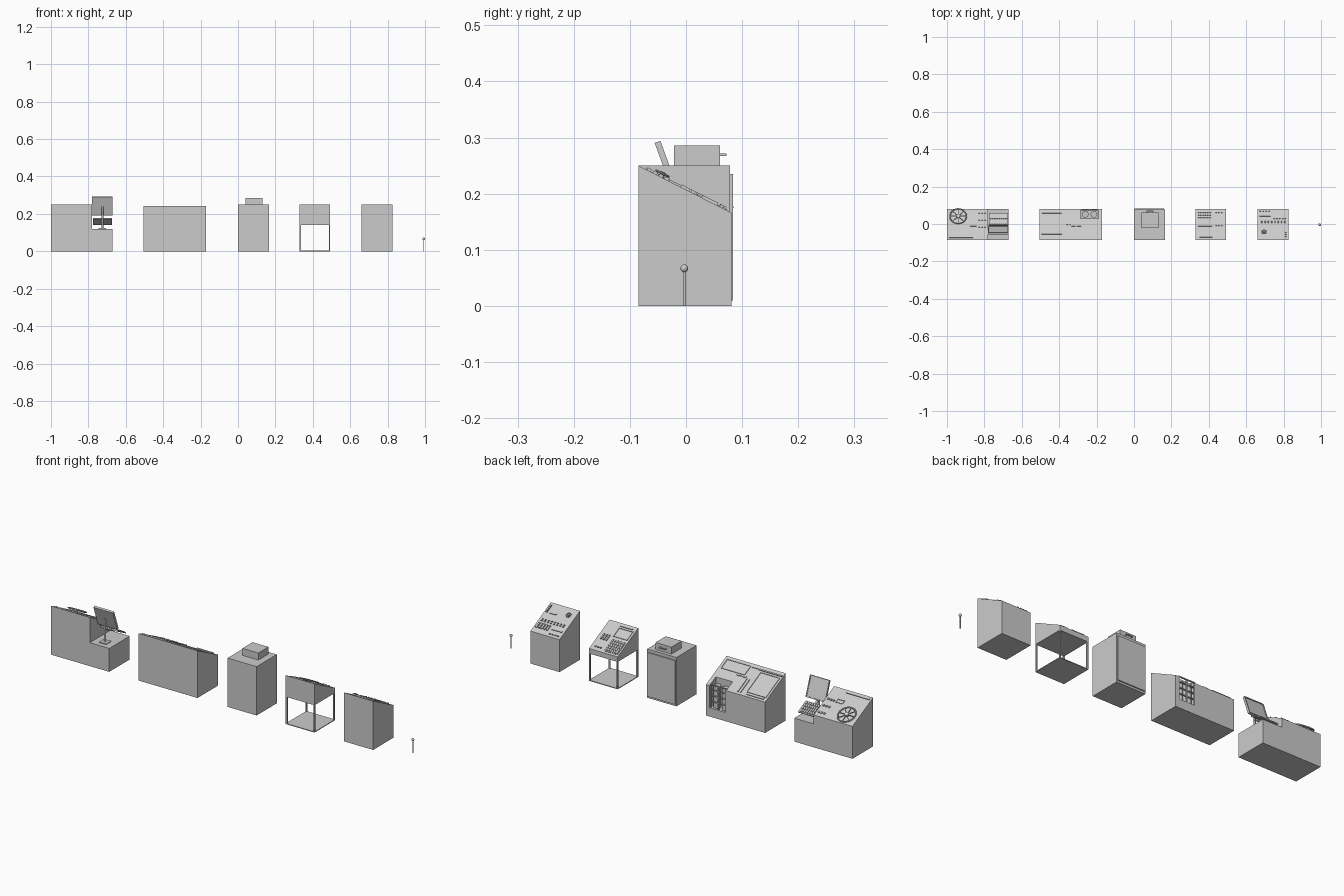
import bpy, bmesh, math
from mathutils import Matrix, Vector

cube = bpy.data.objects.get("Cube")
if cube:
    bpy.data.objects.remove(cube)

GREY = bpy.data.materials.new("plain grey")
GREY.diffuse_color = (0.6, 0.6, 0.6, 1)
GREY.use_nodes = True
GREY.node_tree.nodes["Principled BSDF"].inputs["Base Color"].default_value = (0.6, 0.6, 0.6, 1)

FRONT, BACK, TOP = -0.085, 0.081, 0.25
TILT = -math.atan2(0.084, BACK - FRONT)


def finish(name, bm, matrix=Matrix()):
    bm.transform(matrix)
    bmesh.ops.recalc_face_normals(bm, faces=bm.faces)
    mesh = bpy.data.meshes.new(name)
    bm.to_mesh(mesh)
    bm.free()
    mesh.materials.append(GREY)
    obj = bpy.data.objects.new(name, mesh)
    bpy.context.collection.objects.link(obj)
    return obj


def box(name, x0, x1, y0, y1, z0, z1, matrix=Matrix()):
    bm = bmesh.new()
    bmesh.ops.create_cube(bm, size=1)
    size = Matrix.Diagonal((x1 - x0, y1 - y0, z1 - z0, 1))
    mid = Matrix.Translation(((x0 + x1) / 2, (y0 + y1) / 2, (z0 + z1) / 2))
    return finish(name, bm, matrix @ mid @ size)


def rod(name, radius, length, matrix, sides=16):
    bm = bmesh.new()
    bmesh.ops.create_cone(bm, cap_ends=True, segments=sides, radius1=radius, radius2=radius, depth=length)
    return finish(name, bm, matrix)


def ring(name, major, minor, matrix, steps=32, sides=8):
    bm = bmesh.new()
    rows = []
    for i in range(steps):
        turn = Matrix.Rotation(math.tau * i / steps, 3, 'Z')
        rows.append([bm.verts.new(turn @ Vector((major + minor * math.cos(math.tau * j / sides), 0,
                                                 minor * math.sin(math.tau * j / sides)))) for j in range(sides)])
    for i in range(steps):
        a, b = rows[i], rows[(i + 1) % steps]
        for j in range(sides):
            k = (j + 1) % sides
            bm.faces.new((a[j], b[j], b[k], a[k]))
    return finish(name, bm, matrix)


def wedge(name, x0, x1, bottom, top):
    # Side profile, high at the front, pushed along x
    bm = bmesh.new()
    low = top - 0.084
    points = [(FRONT, bottom), (BACK, bottom), (BACK, low), (FRONT, top)]
    face = bm.faces.new([bm.verts.new((x0, y, z)) for y, z in points])
    new = bmesh.ops.extrude_face_region(bm, geom=[face])["geom"]
    bmesh.ops.translate(bm, vec=(x1 - x0, 0, 0), verts=[v for v in new if isinstance(v, bmesh.types.BMVert)])
    return finish(name, bm)


def on_slope(x, y, top=TOP):
    z = top + (y - FRONT) * math.tan(TILT)
    return Matrix.Translation((x, y, z)) @ Matrix.Rotation(TILT, 4, 'X')


def plate(name, x0, x1, y0, y1, height=0.004, top=TOP):
    # Box lying on the sloping desk, sized by its plan outline
    half = (y1 - y0) / 2 / math.cos(TILT)
    w = (x1 - x0) / 2
    return box(name, -w, w, -half, half, -0.002, height, on_slope((x0 + x1) / 2, (y0 + y1) / 2, top))


def frame(name, x0, x1, y0, y1, top=TOP, bar=0.003):
    plate(name + "_front", x0, x1, y0, y0 + bar, 0.003, top)
    plate(name + "_back", x0, x1, y1 - bar, y1, 0.003, top)
    plate(name + "_left", x1 - bar, x1, y0, y1, 0.003, top)
    plate(name + "_right", x0, x0 + bar, y0, y1, 0.003, top)


def grid(name, x0, x1, y0, y1, cols, rows, fill=0.7, height=0.005):
    dx, dy = (x1 - x0) / cols, (y1 - y0) / rows
    for i in range(cols):
        for j in range(rows):
            plate(name, x0 + i * dx, x0 + (i + fill) * dx, y0 + j * dy, y0 + (j + fill) * dy, height)


# Steering console
wedge("helm_body", -1, -0.78, 0, TOP)
box("helm_side_block", -0.78, -0.67, FRONT, BACK, 0, 0.12)
plate("helm_top_strip", -0.99, -0.86, -0.074, -0.068)
wheel = on_slope(-0.94, 0.038) @ Matrix.Translation((0, 0, 0.009))
ring("wheel_rim", 0.044, 0.0035, wheel)
rod("wheel_hub", 0.01, 0.01, wheel)
rod("wheel_shaft", 0.004, 0.02, wheel @ Matrix.Translation((0, 0, -0.008)))
for i in range(4):
    box("wheel_spoke", -0.043, 0.043, -0.0017, 0.0017, -0.0015, 0.0015,
        wheel @ Matrix.Rotation(math.pi * i / 4, 4, 'Z'))
for y in (0.06, 0.022, -0.015):
    for x in (-0.828, -0.812, -0.796):
        plate("helm_button", x - 0.004, x + 0.004, y - 0.004, y + 0.004, 0.005)
frame("helm_dial_panel", -0.88, -0.84, -0.03, -0.01)

# Monitor and keyboard on the low block
box("monitor_foot", -0.745, -0.705, -0.06, -0.02, 0.12, 0.124)
rod("monitor_post", 0.005, 0.12, Matrix.Translation((-0.725, -0.04, 0.18)))
screen = Matrix.Translation((-0.725, -0.034, 0.242)) @ Matrix.Rotation(math.radians(20), 4, 'X')
box("monitor_case", -0.055, 0.055, -0.004, 0.004, -0.053, 0.053, screen)
for s in (-1, 1):
    box("monitor_side_rim", s * 0.0525 - 0.0025, s * 0.0525 + 0.0025, 0.004, 0.007, -0.053, 0.053, screen)
    box("monitor_end_rim", -0.05, 0.05, 0.004, 0.007, s * 0.0505 - 0.0025, s * 0.0505 + 0.0025, screen)
keys = Matrix.Translation((-0.725, 0.027, 0.162)) @ Matrix.Rotation(TILT, 4, 'X')
box("keyboard_tray", -0.05, 0.05, -0.036, 0.036, -0.005, 0, keys)
box("keyboard_arm", -0.006, 0.006, -0.075, 0.01, -0.01, -0.005, keys)
for i in range(8):
    for j in range(4):
        x, y = -0.046 + i * 0.0117, -0.032 + j * 0.0165
        box("key", x, x + 0.009, y, y + 0.0125, 0, 0.003, keys)

# Chart console with a rack cut into its back corner
CHART = 0.242
chart_body = wedge("chart_body", -0.505, -0.17, 0, CHART)
cutter = box("rack_cutter", -0.285, -0.19, 0.03, 0.12, 0.045, 0.3)
cutter.hide_render = cutter.hide_viewport = True
cut = chart_body.modifiers.new("rack opening", 'BOOLEAN')
cut.operation, cut.object, cut.solver = 'DIFFERENCE', cutter, 'EXACT'
for x in (-0.261, -0.214):
    rod("rolled_chart", 0.018, 0.11, Matrix.Translation((x, 0.052, 0.1)))
for z in (0.075, 0.105, 0.135, 0.16):
    box("rack_shelf", -0.285, -0.19, 0.072, 0.078, z, z + 0.005)
for x in (-0.285, -0.24, -0.195):
    box("rack_upright", x, x + 0.005, 0.072, 0.079, 0.045, 0.163)
frame("chart_sheet", -0.495, -0.385, -0.055, 0.06, CHART)
plate("chart_holder", -0.49, -0.39, 0.066, 0.072, 0.004, CHART)
plate("chart_top_strip", -0.5, -0.37, -0.068, -0.062, 0.005, CHART)
plate("chart_small_strip", -0.375, -0.33, -0.07, -0.065, 0.004, CHART)
frame("chart_panel", -0.32, -0.185, -0.07, -0.018, CHART, 0.002)
for x in (-0.335, -0.305):
    plate("chart_button", x, x + 0.022, -0.013, -0.007, 0.004, CHART)
for x in (-0.36, -0.345):
    plate("chart_ruler", x, x + 0.006, -0.005, 0.07, 0.004, CHART)

# Cabinet with a door and a small device on top
box("cabinet_body", 0, 0.165, FRONT, BACK - 0.003, 0, TOP)
box("cabinet_door", 0.004, 0.161, BACK - 0.003, BACK + 0.003, 0.01, 0.235)
box("device_box", 0.04, 0.13, -0.021, 0.061, TOP, 0.286)
box("device_handle", 0.066, 0.104, 0.068, 0.072, 0.267, 0.272)
for x in (0.068, 0.098):
    box("device_handle_stem", x, x + 0.004, 0.061, 0.069, 0.267, 0.272)

# Open framed desk
wedge("desk_body", 0.33, 0.493, 0.14, TOP)
box("desk_base", 0.33, 0.493, FRONT, BACK, 0, 0.004)
for x in (0.33, 0.486):
    for y in (FRONT, BACK - 0.007):
        box("desk_leg", x, x + 0.007, y, y + 0.007, 0.004, 0.14)
frame("desk_screen", 0.34, 0.42, -0.06, -0.01)
plate("desk_top_strip", 0.35, 0.42, -0.072, -0.067)
plate("keypad_base", 0.338, 0.415, 0.003, 0.072, 0.002)
grid("keypad_key", 0.341, 0.415, 0.006, 0.072, 6, 5)
grid("desk_slider", 0.435, 0.48, -0.01, 0.05, 3, 1, 0.5)
grid("desk_button", 0.435, 0.48, 0.06, 0.07, 3, 1, 0.5)

# Control console
wedge("control_body", 0.66, 0.825, 0, TOP)
grid("control_slat", 0.745, 0.82, 0.028, 0.074, 5, 1, 0.6)
grid("control_switch", 0.672, 0.735, 0.066, 0.074, 4, 1, 0.5)
grid("control_button", 0.68, 0.82, 0.005, 0.024, 8, 2, 0.4)
grid("control_toggle", 0.808, 0.82, -0.07, -0.028, 1, 4, 0.7)
plate("control_strip", 0.757, 0.795, -0.036, -0.03)
plate("control_label_bar", 0.672, 0.73, 0.04, 0.045)
dial = on_slope(0.695, -0.045)
ring("dial_ring", 0.012, 0.002, dial @ Matrix.Translation((0, 0, 0.007)), 24)
rod("dial_knob", 0.005, 0.012, dial @ Matrix.Translation((0, 0, 0.004)))
box("dial_bar", -0.012, 0.012, -0.0015, 0.0015, 0.006, 0.009, dial)

# Free standing lever
rod("lever_rod", 0.0025, 0.065, Matrix.Translation((0.993, -0.003, 0.0325)), 12)
bm = bmesh.new()
bmesh.ops.create_uvsphere(bm, u_segments=16, v_segments=10, radius=0.007)
finish("lever_knob", bm, Matrix.Translation((0.993, -0.003, 0.067)))

# Smooth the round parts
bpy.ops.object.select_all(action='DESELECT')
for obj in bpy.context.collection.objects:
    if obj.name.startswith(("wheel_r", "wheel_h", "wheel_sh", "dial_r", "dial_k", "lever", "rolled", "monitor_p")):
        obj.select_set(True)
        bpy.context.view_layer.objects.active = obj
bpy.ops.object.shade_smooth_by_angle(angle=math.radians(35))
